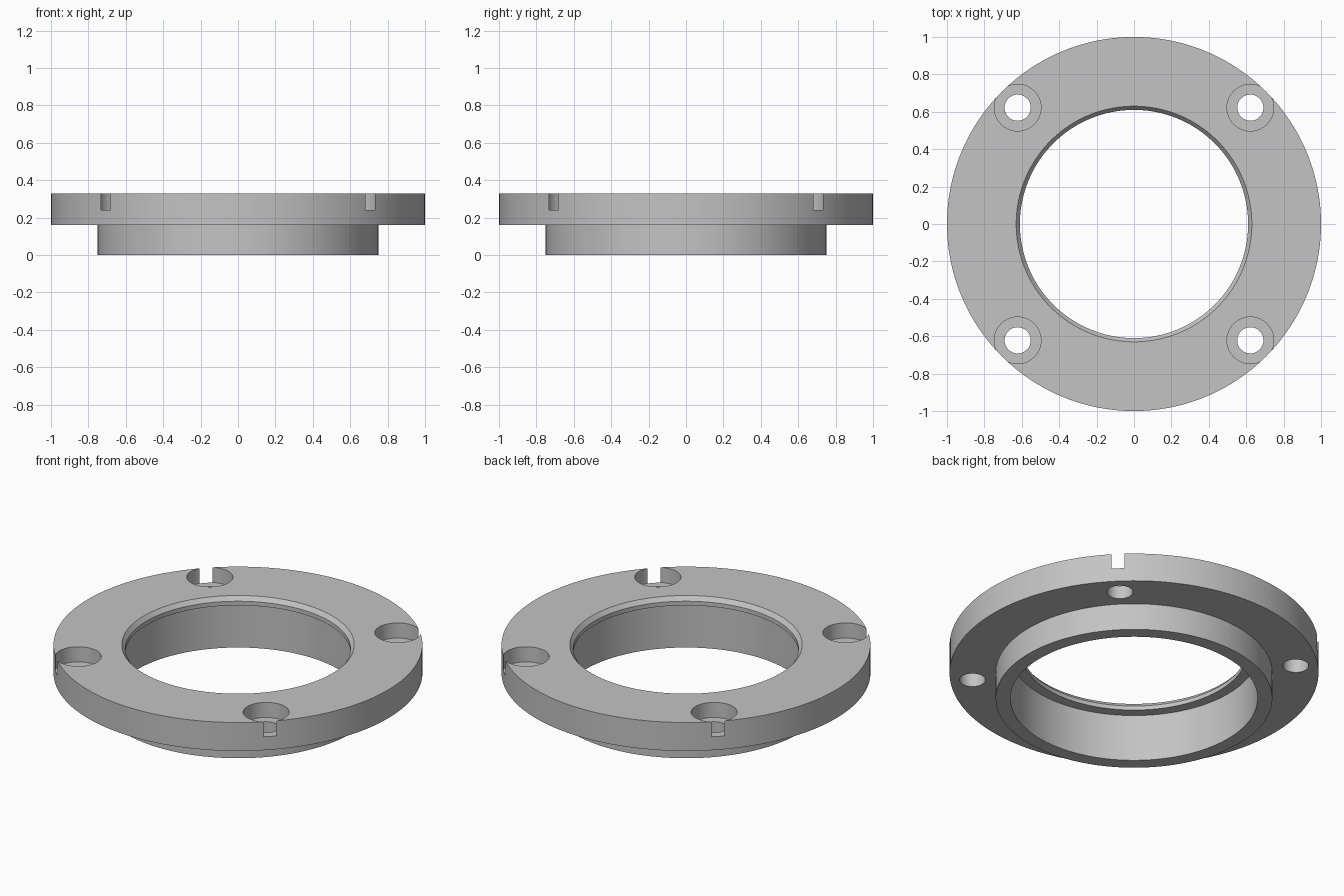
import bpy, bmesh
from math import pi, radians
from mathutils import Matrix, Vector

cube = bpy.data.objects.get("Cube")
if cube:
    bpy.data.objects.remove(cube)

# Single plain metal colour
grey = bpy.data.materials.new("machined_grey")
grey.use_nodes = True
colour = (0.55, 0.55, 0.55, 1)
grey.diffuse_color = colour
grey.node_tree.nodes["Principled BSDF"].inputs["Base Color"].default_value = colour


def lathe(name, profile, segments, location=(0, 0, 0)):
    """Spin a closed (radius, height) outline around the z axis."""
    bm = bmesh.new()
    verts = [bm.verts.new((r, 0, z)) for r, z in profile]
    edges = [bm.edges.new((verts[i - 1], v)) for i, v in enumerate(verts)]
    bmesh.ops.spin(bm, geom=verts + edges, axis=(0, 0, 1), cent=(0, 0, 0),
                   angle=2 * pi, steps=segments, use_merge=False)
    bmesh.ops.remove_doubles(bm, verts=bm.verts, dist=1e-5)
    bmesh.ops.dissolve_degenerate(bm, edges=bm.edges, dist=1e-5)
    bmesh.ops.recalc_face_normals(bm, faces=bm.faces)
    mesh = bpy.data.meshes.new(name)
    bm.to_mesh(mesh)
    bm.free()
    mesh.materials.append(grey)
    obj = bpy.data.objects.new(name, mesh)
    obj.location = location
    bpy.context.collection.objects.link(obj)
    return obj


# Flange with spigot below, recessed bore, retaining lip and chamfered mouth
TOP, STEP, LIP = 0.33, 0.16, 0.28
flange = lathe("flange_ring", [
    (0.67, 0), (0.75, 0), (0.75, STEP), (1, STEP), (1, TOP),
    (0.63, TOP), (0.61, 0.305), (0.61, LIP), (0.67, LIP)], 160)

# Four counterbored screw holes that break through the rim
bpy.context.view_layer.objects.active = flange
for quarter in range(4):
    spot = Matrix.Rotation(quarter * pi / 2, 3, "Z") @ Vector((0.622, 0.622, 0))
    cutter = lathe("screw_hole_cutter", [
        (0, -0.1), (0.07, -0.1), (0.07, 0.24),
        (0.125, 0.24), (0.125, 0.5), (0, 0.5)], 64, spot)
    cutter.hide_render = True
    cut = flange.modifiers.new("screw_hole", "BOOLEAN")
    cut.operation = "DIFFERENCE"
    cut.solver = "EXACT"
    cut.object = cutter
    bpy.ops.object.modifier_apply(modifier=cut.name)
    bpy.data.objects.remove(cutter)

# Smooth curved walls, crisp machined edges
bpy.ops.object.select_all(action="DESELECT")
flange.select_set(True)
bpy.ops.object.shade_smooth_by_angle(angle=radians(30))
